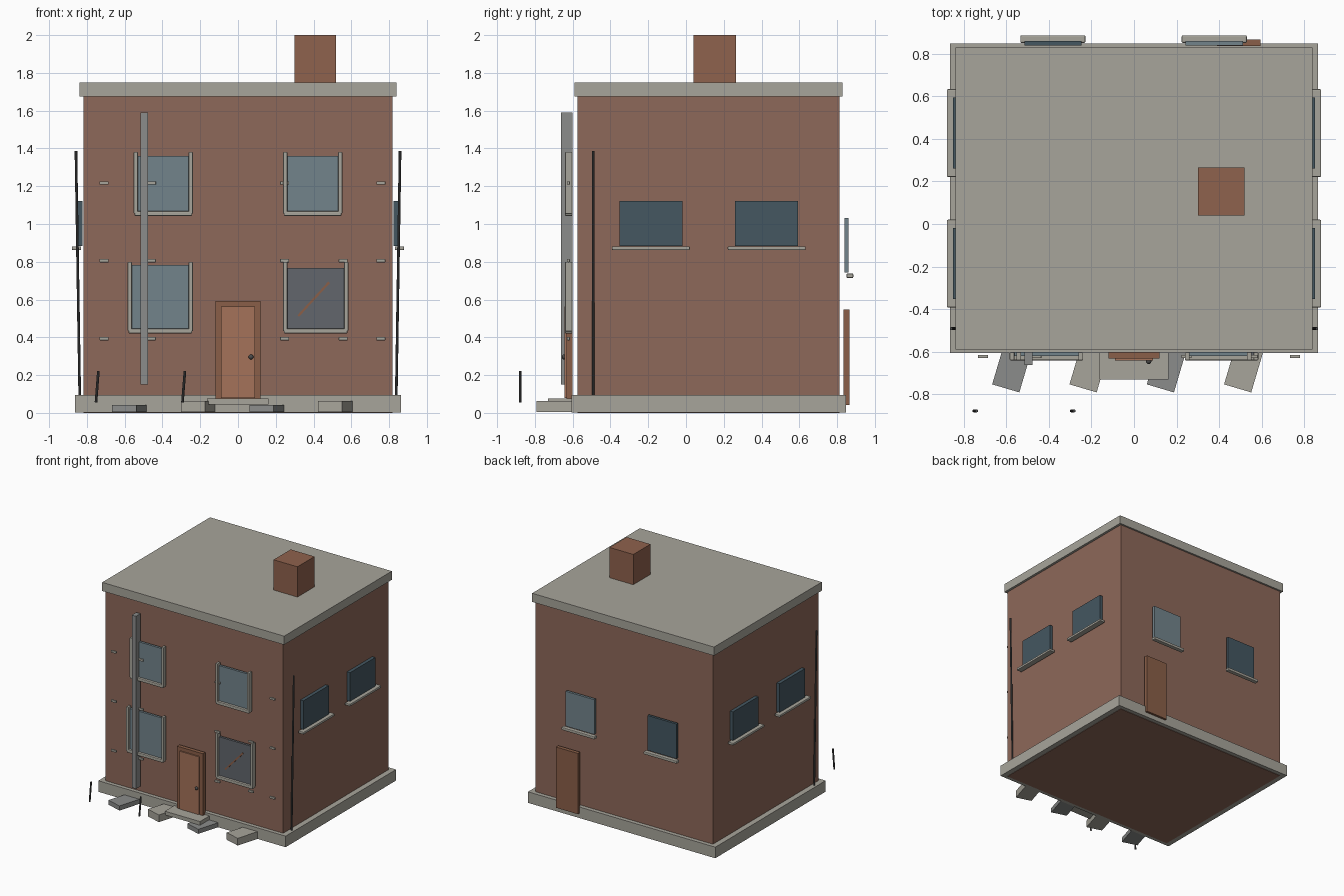
import bpy, math
from mathutils import Vector

if "Cube" in bpy.data.objects:
    bpy.data.objects.remove(bpy.data.objects["Cube"])


def material(name, r, g, b):
    m = bpy.data.materials.new(name)
    m.diffuse_color = (r, g, b, 1)
    m.use_nodes = True
    m.node_tree.nodes["Principled BSDF"].inputs["Base Color"].default_value = m.diffuse_color
    return m


BRICK = material("brick", .27, .138, .10)
CHIM = material("chimney_brick", .275, .122, .074)
STONE = material("stone", .39, .376, .328)
SLAB = material("dark_stone", .26, .265, .26)
WOOD = material("door_wood", .376, .171, .102)
FRAME = material("door_frame_wood", .254, .114, .065)
GLASS = material("light_glass", .17, .23, .26)
DARK = material("dark_glass", .058, .095, .12)
SMOKE = material("broken_glass", .122, .133, .15)
METAL = material("dark_metal", .07, .07, .07)


def box(name, x, y, z, mat, bevel=0, rot=(0, 0, 0)):
    """Box from (min, max) ranges, turned about its own centre."""
    bpy.ops.mesh.primitive_cube_add(size=1, location=[(a + b) / 2 for a, b in (x, y, z)])
    o = bpy.context.object
    o.name = name
    o.scale = [b - a for a, b in (x, y, z)]
    bpy.ops.object.transform_apply(location=False, rotation=False, scale=True)
    o.rotation_euler = rot
    o.data.materials.append(mat)
    if bevel:
        mod = o.modifiers.new("soft_edges", 'BEVEL')
        mod.width, mod.segments = bevel, 2
    return o


def rod(name, a, b, radius, mat):
    """Eight-sided rod between two points."""
    a, b = Vector(a), Vector(b)
    bpy.ops.mesh.primitive_cylinder_add(vertices=8, radius=radius, depth=(b - a).length,
                                        location=(a + b) / 2)
    o = bpy.context.object
    o.name = name
    o.rotation_euler = (b - a).to_track_quat('Z', 'Y').to_euler()
    o.data.materials.append(mat)
    return o


# Main masses
box("brick_body", (-.818, .818), (-.574, .813), (0, 1.69), BRICK)
box("plinth", (-.863, .863), (-.606, .847), (.003, .095), STONE)
box("roof_slab", (-.838, .838), (-.59, .828), (1.676, 1.748), STONE)
box("chimney", (.30, .52), (.04, .265), (1.72, 2.0), CHIM)


# Front windows: pane, two jambs and a sill
def front_window(name, x0, x1, z0, z1, pane_top, mat):
    t = .022
    box(name + "_pane", (x0 + t, x1 - t), (-.62, -.60), (z0 + t, pane_top), mat)
    for side, a in (("left", x0), ("right", x1 - t)):
        box(f"{name}_{side}_jamb", (a, a + t), (-.64, -.602), (z0 + .012, z1), STONE, .004)
    box(name + "_sill", (x0 + .004, x1 - .004), (-.64, -.602), (z0, z0 + .026), STONE, .006)


front_window("upper_left_window", -.552, -.239, 1.042, 1.382, 1.36, GLASS)
front_window("upper_right_window", .239, .552, 1.042, 1.382, 1.36, GLASS)
front_window("lower_left_window", -.584, -.239, .42, .80, .782, GLASS)
front_window("lower_right_window", .239, .584, .42, .80, .767, SMOKE)
box("pane_crack", (.279, .522), (-.626, -.616), (.596, .608), FRAME,
    rot=(0, -math.radians(47.5), 0))

# Side windows with sills, both sides
for side, s in (("left", -1), ("right", 1)):
    for i, y in enumerate((-.186, .427)):
        xs = sorted((s * .822, s * .85))
        box(f"{side}_window_{i}", xs, (y - .167, y + .167), (.883, 1.122), DARK)
        xs = sorted((s * .83, s * .879))
        box(f"{side}_sill_{i}", xs, (y - .206, y + .206), (.862, .882), STONE, .005)
    # Thin leaning rod on the side wall
    rod(f"{side}_wall_rod", (s * .838, -.491, .095), (s * .858, -.491, 1.387), .007, METAL)

# Back windows and back door
for name, x, mat in (("back_dark", -.381, DARK), ("back_light", .377, GLASS)):
    box(name + "_window", (x - .134, x + .134), (.838, .859), (.742, 1.032), mat)
    box(name + "_sill", (x - .153, x + .153), (.85, .886), (.714, .738), STONE, .006)
box("back_door", (.39, .593), (.835, .866), (.042, .548), FRAME)

# Front door with knob
box("door_frame", (-.119, .119), (-.632, -.60), (.077, .592), FRAME)
box("door_panel", (-.09, .09), (-.642, -.62), (.08, .562), WOOD)
bpy.ops.mesh.primitive_uv_sphere_add(segments=12, ring_count=8, radius=.013,
                                     location=(.069, -.645, .296))
knob = bpy.context.object
knob.name = "door_knob"
knob.data.materials.append(METAL)
bpy.ops.object.shade_smooth()

# Downpipe
box("downpipe", (-.515, -.477), (-.661, -.602), (.151, 1.589), SLAB)

# Small stone blocks in rows on the facade
for r, z in enumerate((.393, .806, 1.217)):
    for i, x in enumerate((-.709, -.459, .247, .756, .557)):
        if not (r == 2 and i == 4):
            box(f"wall_block_{r}_{i}", (x - .024, x + .024), (-.63, -.615),
                (z - .009, z + .009), STONE, .003)

# Doorstep and skewed paving slabs
box("doorstep", (-.163, .161), (-.73, -.58), (.045, .076), STONE)
ang = math.radians(-16.5)
u = Vector((math.cos(ang), math.sin(ang)))
v = Vector((-u.y, u.x))
for i in range(4):
    c = Vector((-.666 + .363 * i, -.753)) + u * .0665 + v * .11
    box(f"paving_slab_{i}", (c.x - .0665, c.x + .0665), (c.y - .11, c.y + .11),
        (.004, .064 if i % 2 else .042), STONE if i % 2 else SLAB, rot=(0, 0, ang))

# Leaning stakes in front
for i, x in enumerate((-.746, -.288)):
    rod(f"stake_{i}", (x - .006, -.878, .056), (x + .007, -.878, .222), .007, METAL)
